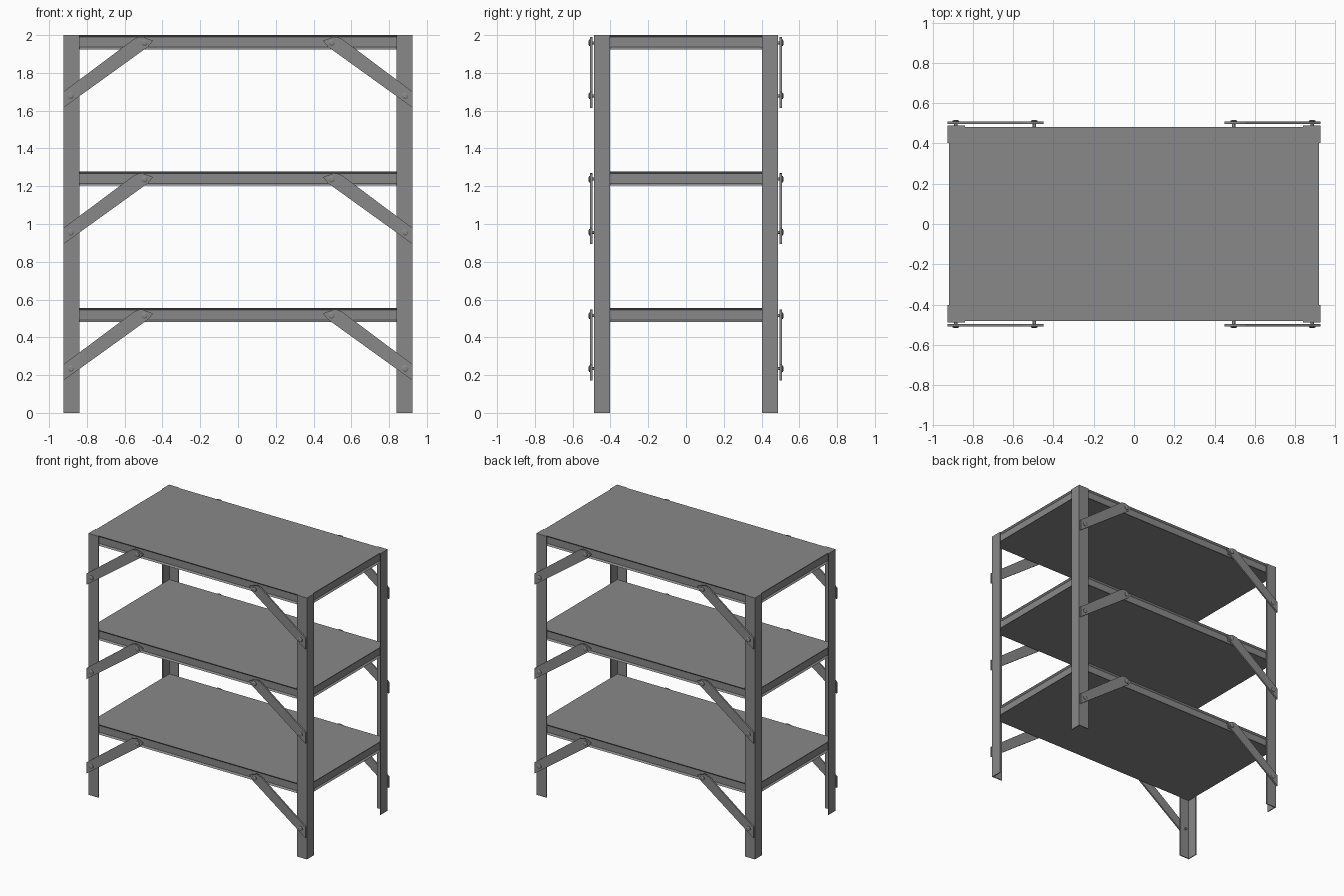
import bpy
import bmesh
from math import pi
from mathutils import Matrix, Vector

cube = bpy.data.objects.get("Cube")
if cube:
    bpy.data.objects.remove(cube, do_unlink=True)

steel = bpy.data.materials.new("grey steel")
steel.use_nodes = True
grey = (0.25, 0.25, 0.25, 1)
steel.diffuse_color = grey
steel.node_tree.nodes["Principled BSDF"].inputs["Base Color"].default_value = grey

HALF_X, HALF_Y = 0.925, 0.488      # outer faces of the legs
LEG_W, SHEET = 0.085, 0.007        # angle-iron width and thickness
SHELF_H, STEP = 0.075, 0.722
SHELF_TOPS = [2 - STEP * i for i in range(3)]
CORNERS = [("front_right", -1, -1), ("front_left", 1, -1),
           ("back_right", -1, 1), ("back_left", 1, 1)]


def finish(name, bm):
    bmesh.ops.recalc_face_normals(bm, faces=bm.faces)
    mesh = bpy.data.meshes.new(name)
    bm.to_mesh(mesh)
    bm.free()
    mesh.materials.append(steel)
    obj = bpy.data.objects.new(name, mesh)
    bpy.context.collection.objects.link(obj)
    return obj


def extrude_outline(name, points, offset):
    """Solid made by sweeping a flat outline along an offset."""
    bm = bmesh.new()
    face = bm.faces.new([bm.verts.new(p) for p in points])
    swept = bmesh.ops.extrude_face_region(bm, geom=[face], use_keep_orig=True)
    moved = [g for g in swept["geom"] if isinstance(g, bmesh.types.BMVert)]
    bmesh.ops.translate(bm, verts=moved, vec=offset)
    return finish(name, bm)


def make_leg(name, sx, sy):
    """Angle-iron post with its corner facing outward."""
    profile = [(0, 0), (LEG_W, 0), (LEG_W, SHEET), (SHEET, SHEET),
               (SHEET, LEG_W), (0, LEG_W)]
    points = [(sx * (HALF_X - a), sy * (HALF_Y - b), 0) for a, b in profile]
    extrude_outline(name, points, (0, 0, 2))


def make_shelf(name, top):
    """Board with a recessed channel in each edge."""
    bm = bmesh.new()
    bmesh.ops.create_cube(bm, size=1)
    size = Vector(((HALF_X - SHEET) * 2, (HALF_Y - SHEET) * 2, SHELF_H))
    bmesh.ops.scale(bm, vec=size, verts=bm.verts)
    sides = [f for f in bm.faces if abs(f.normal.z) < 0.5]
    ends = [f for f in sides if abs(f.normal.x) > 0.5]
    bmesh.ops.inset_individual(bm, faces=sides, thickness=0.016, depth=-0.012)
    # The end channels stop just short of the legs
    for face in ends:
        for v in face.verts:
            v.co.y = 0.393 if v.co.y > 0 else -0.393
    bmesh.ops.translate(bm, verts=bm.verts, vec=(0, 0, top - SHELF_H / 2))
    finish(name, bm)


def make_brace(name, sx, sy, top):
    """Flat diagonal strap from the leg up to the shelf edge."""
    outline = [(0.925, -0.385), (0.925, -0.30), (0.55, -0.02),
               (0.525, -0.01), (0.505, -0.009), (0.45, -0.03), (0.478, -0.063)]
    points = [(sx * x, sy * 0.496, top + z) for x, z in outline]
    extrude_outline(name, points, (0, sy * 0.012, 0))


def make_bolt(name, sx, sy, x, z):
    """Shank with a low domed head."""
    bm = bmesh.new()
    for radius, tip, start, end in [(0.008, 0.008, 0.466, 0.508),
                                    (0.017, 0.017, 0.507, 0.512),
                                    (0.017, 0.010, 0.512, 0.516)]:
        place = (Matrix.Translation((sx * x, sy * (start + end) / 2, z))
                 @ Matrix.Rotation(-sy * pi / 2, 4, "X"))
        bmesh.ops.create_cone(bm, cap_ends=True, segments=16, radius1=radius,
                              radius2=tip, depth=end - start, matrix=place)
    obj = finish(name, bm)
    bpy.context.view_layer.objects.active = obj
    obj.select_set(True)
    bpy.ops.object.shade_smooth_by_angle()
    obj.select_set(False)


bpy.ops.object.select_all(action="DESELECT")

# Legs
for corner, sx, sy in CORNERS:
    make_leg(corner + "_leg", sx, sy)

# Shelves with their braces and bolts
for level, top in zip(("top", "middle", "bottom"), SHELF_TOPS):
    make_shelf(level + "_shelf", top)
    for corner, sx, sy in CORNERS:
        label = level + "_" + corner
        make_brace(label + "_brace", sx, sy, top)
        make_bolt(label + "_leg_bolt", sx, sy, 0.885, top - 0.322)
        make_bolt(label + "_shelf_bolt", sx, sy, 0.495, top - 0.041)
